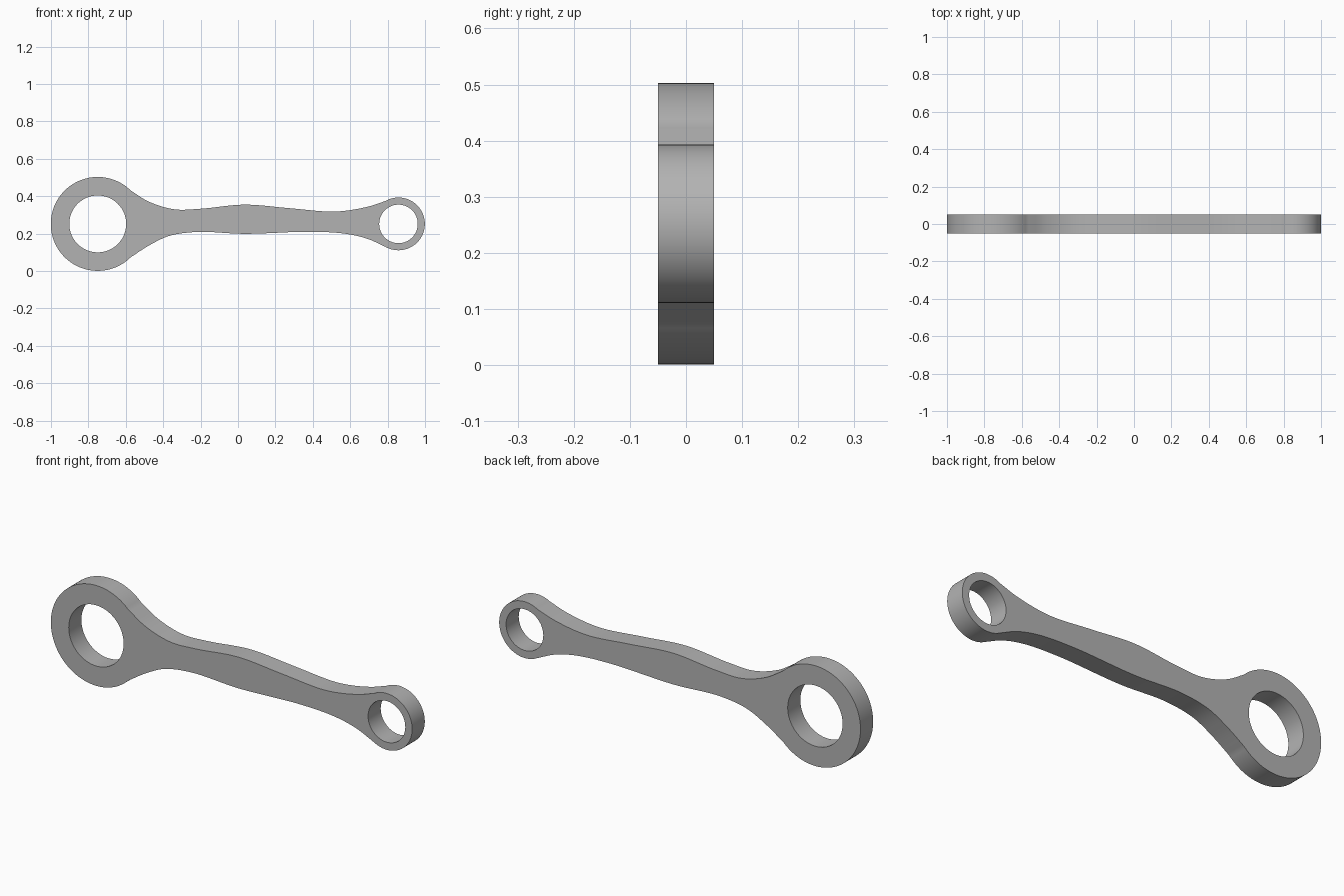
import bpy, bmesh
from math import sin, cos, radians
from mathutils import Vector

cube = bpy.data.objects.get("Cube")
if cube:
    bpy.data.objects.remove(cube, do_unlink=True)

MID = 0.252
HALF_THICKNESS = 0.05
BIG, SMALL = Vector((-0.75, MID)), Vector((0.858, MID))
BIG_R, SMALL_R = 0.251, 0.141


def arc(center, radius, start, end, steps):
    """Points on an arc, angles in degrees."""
    angles = [radians(start + (end - start) * i / steps) for i in range(steps + 1)]
    return [center + radius * Vector((cos(a), sin(a))) for a in angles]


def smooth_path(points, steps=10):
    """Rounded path through the points, leaving out both end points."""
    pts = [Vector(p) for p in points]
    pts = [pts[0] * 2 - pts[1]] + pts + [pts[-1] * 2 - pts[-2]]
    out = []
    for p, a, b, n in zip(pts, pts[1:], pts[2:], pts[3:]):
        d = [(q - r).length ** 0.5 for q, r in ((a, p), (b, a), (n, b))]
        # tangents weighted by spacing, so uneven points stay smooth
        ta = d[1] * ((a - p) / d[0] - (b - p) / (d[0] + d[1]) + (b - a) / d[1])
        tb = d[1] * ((b - a) / d[1] - (n - a) / (d[1] + d[2]) + (n - b) / d[2])
        for i in range(steps):
            t = i / steps
            out.append(a * (2*t**3 - 3*t**2 + 1) + ta * (t**3 - 2*t**2 + t)
                       + b * (3*t**2 - 2*t**3) + tb * (t**3 - t**2))
    return out[1:]


# Outline: large end, lower shank edge, small end, upper shank edge
big_arc = arc(BIG, BIG_R, 45, 315, 96)
small_arc = arc(SMALL, SMALL_R, -120, 120, 72)
lower = [big_arc[-1], (-0.475, 0.137), (-0.37, 0.187), (-0.22, 0.209), (0.035, 0.199),
         (0.38, 0.21), (0.57, 0.2), (0.69, 0.173), small_arc[0]]
upper = [small_arc[-1], (0.69, 0.343), (0.52, 0.318), (0.275, 0.336), (0.035, 0.355),
         (-0.2, 0.333), (-0.34, 0.33), (-0.475, 0.37), big_arc[0]]
outline = big_arc + smooth_path(lower) + small_arc + smooth_path(upper)

# Flat profile with two bores, thickened
profile = bpy.data.curves.new("connecting_rod", "CURVE")
profile.dimensions = "2D"
profile.fill_mode = "BOTH"
profile.extrude = HALF_THICKNESS
for loop in (outline, arc(BIG, 0.152, 0, 360, 96)[:-1], arc(SMALL, 0.103, 0, 360, 72)[:-1]):
    spline = profile.splines.new("POLY")
    spline.points.add(len(loop) - 1)
    for point, p in zip(spline.points, loop):
        point.co = (p.x, p.y, 0, 1)
    spline.use_cyclic_u = True

rod = bpy.data.objects.new("connecting_rod", profile)
bpy.context.collection.objects.link(rod)
bpy.ops.object.select_all(action="DESELECT")
rod.select_set(True)
bpy.context.view_layer.objects.active = rod
rod.rotation_euler.x = radians(90)
bpy.ops.object.convert(target="MESH")
bpy.ops.object.transform_apply(location=False, rotation=True, scale=False)

# Weld caps to the rim
rod = bpy.context.object
bm = bmesh.new()
bm.from_mesh(rod.data)
bmesh.ops.remove_doubles(bm, verts=bm.verts, dist=0.0001)
bmesh.ops.recalc_face_normals(bm, faces=bm.faces)
bm.to_mesh(rod.data)
bm.free()

# Plain grey metal
grey = bpy.data.materials.new("plain_grey")
grey.use_nodes = True
color = (0.45, 0.45, 0.45, 1)
grey.diffuse_color = color
grey.node_tree.nodes["Principled BSDF"].inputs["Base Color"].default_value = color
rod.data.materials.clear()
rod.data.materials.append(grey)
bpy.ops.object.shade_smooth_by_angle(angle=radians(30))
